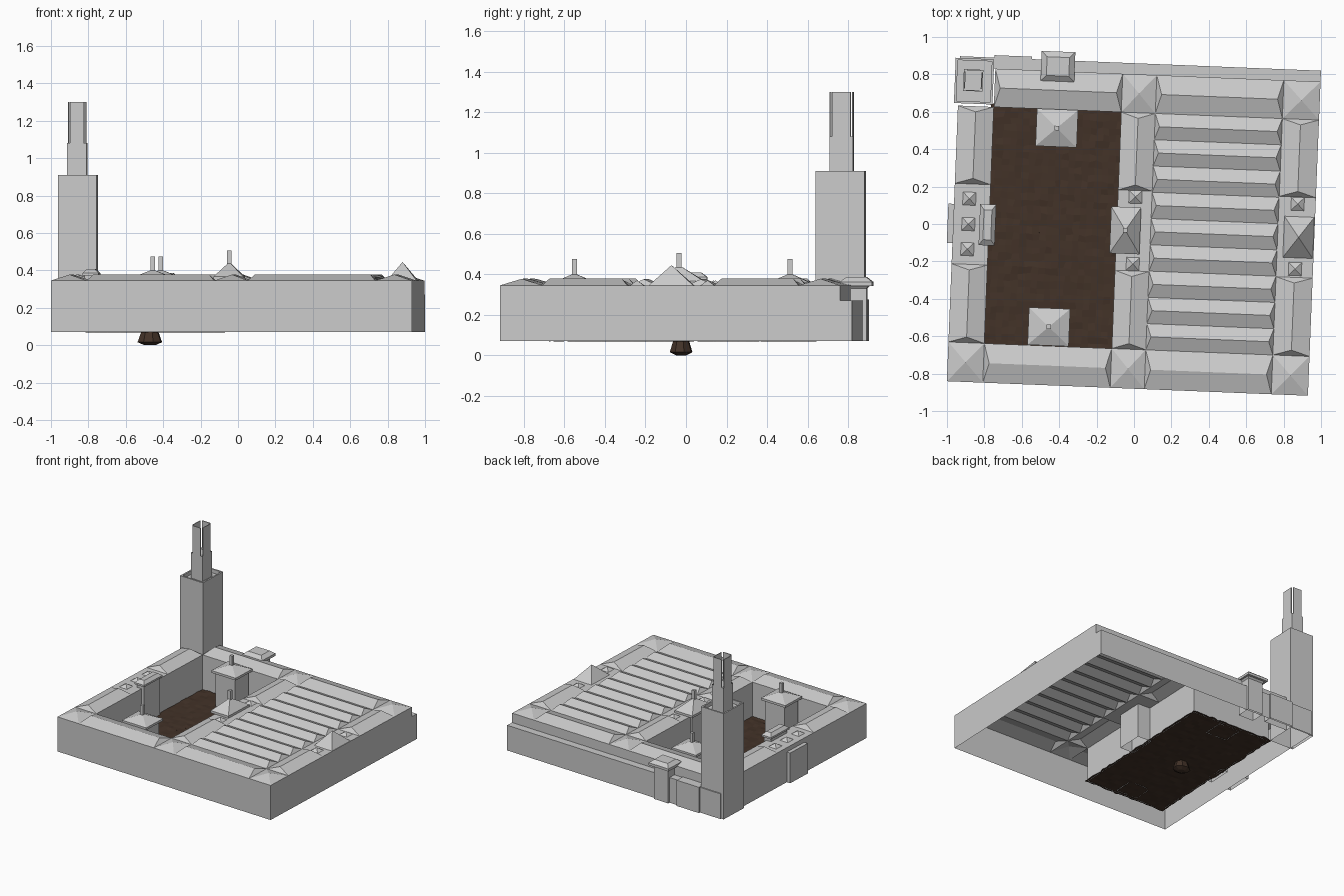
import bpy, bmesh, math, random

if "Cube" in bpy.data.objects:
    bpy.data.objects.remove(bpy.data.objects["Cube"])

random.seed(3)
PLAN_TURN = math.radians(-2.3)   # the whole plan is turned slightly


def material(name, col):
    m = bpy.data.materials.new(name)
    m.diffuse_color = (*col, 1)
    m.use_nodes = True
    m.node_tree.nodes["Principled BSDF"].inputs["Base Color"].default_value = m.diffuse_color
    return m


GREY = material("pale grey", (0.6, 0.6, 0.6))
BROWN = material("dark earth", (0.055, 0.032, 0.021))


def finish(name, bm, mat):
    me = bpy.data.meshes.new(name)
    bm.to_mesh(me)
    bm.free()
    me.materials.append(mat)
    ob = bpy.data.objects.new(name, me)
    ob.rotation_euler.z = PLAN_TURN
    bpy.context.collection.objects.link(ob)
    return ob


def block(name, u0, u1, v0, v1, z0, z1, iu=0.0, iv=0.0, top=True, bottom=False, inward=False):
    """Box, hip roof or pyramid: the top rectangle is inset by iu, iv."""
    bm = bmesh.new()
    lo = [bm.verts.new((u, v, z0)) for u, v in ((u0, v0), (u1, v0), (u1, v1), (u0, v1))]
    a, b, c, d = u0 + iu, u1 - iu, v0 + iv, v1 - iv
    hi = [bm.verts.new((u, v, z1)) for u, v in ((a, c), (b, c), (b, d), (a, d))]
    for i in range(4):
        j = (i + 1) % 4
        bm.faces.new((lo[i], lo[j], hi[j], hi[i]))
    if top:
        bm.faces.new(hi)
    if bottom:
        bm.faces.new(lo[::-1])
    bmesh.ops.remove_doubles(bm, verts=bm.verts, dist=1e-5)
    if inward:
        bmesh.ops.reverse_faces(bm, faces=bm.faces)
    return finish(name, bm, GREY)


def flat(name, u0, u1, v0, v1, z, mat=GREY):
    bm = bmesh.new()
    bm.faces.new([bm.verts.new(p) for p in ((u0, v0, z), (u1, v0, z), (u1, v1, z), (u0, v1, z))])
    return finish(name, bm, mat)


def pyramid(name, u, v, hu, hv, z0, z1):
    return block(name, u - hu, u + hu, v - hv, v + hv, z0, z1, hu, hv)


def ridge(name, u0, u1, v0, v1, z0, z1, along, inset):
    """Hip roof with its ridge along u or v."""
    iu, iv = (inset, (v1 - v0) / 2) if along == "u" else ((u1 - u0) / 2, inset)
    return block(name, u0, u1, v0, v1, z0, z1, iu, iv)


BASE, LEDGE, EAVE, RIDGE = 0.07, 0.27, 0.345, 0.378
U, F, B, BL = 0.966, -0.88, 0.80, 0.859       # outline: sides, front, back, back ledge
CF, CB = -0.67, 0.595                         # inner faces of front and back wings
LEFT, MID, RIGHT = (-U, -0.774), (-0.092, 0.09), (0.77, U)
VC = -0.036                                   # middle axis of the plan

# Outer walls, stepped at the back, and courtyard walls (shells, open below)
block("lower_walls", -U, U, F, BL, BASE, LEDGE, top=False)
block("upper_walls", -U, U, F, B, LEDGE, EAVE, top=False)
flat("back_ledge", -U, U, B, BL, LEDGE)
block("courtyard_walls", LEFT[1], MID[0], CF, CB, BASE, EAVE, top=False, inward=True)

# Corner pyramids where wings meet
for name, (a, b) in (("left", LEFT), ("middle", MID), ("right", RIGHT)):
    u, hu = (a + b) / 2, (b - a) / 2
    pyramid(name + "_front_corner_roof", u, (F + CF) / 2, hu, (CF - F) / 2, EAVE, RIDGE)
    if name != "left":
        pyramid(name + "_back_corner_roof", u, (B + CB) / 2, hu, (B - CB) / 2, EAVE, RIDGE)
    # side wings: two hip roofs with a flat centre section
    ridge(name + "_wing_front_roof", a, b, CF, VC - 0.215, EAVE, RIDGE, "v", 0.03)
    ridge(name + "_wing_back_roof", a, b, VC + 0.215, CB, EAVE, RIDGE, "v", 0.03)
    flat(name + "_wing_flat_roof", a, b, VC - 0.215, VC + 0.215, EAVE)

# Front and back wing roofs
for name, a, b in (("west", LEFT[1], MID[0]), ("east", MID[1], RIGHT[0])):
    ridge(name + "_front_wing_roof", a, b, F, CF, EAVE, RIDGE, "u", 0.03)
    ridge(name + "_back_wing_roof", a, b, CB, B, EAVE, RIDGE, "u", 0.03)

# Hall roof: repeated ridges
N = 9
step = (CB - CF) / N
for i in range(N):
    v = CF + i * step
    ridge("hall_roof_%d" % i, MID[1], RIGHT[0], v, v + step, EAVE, RIDGE - 0.002, "u", 0.025)

# Small roof lights on the flat sections
for u, vs in ((0.87, (0.142, -0.206)), (0.002, (0.145, -0.214)), (-0.885, (0.10, VC, -0.17))):
    for v in vs:
        pyramid("roof_light", u, v, 0.035, 0.035, EAVE, 0.37)


def turret(name, u, v, hu, hv, eave, apex, mast, over=0.02):
    """Square turret with overhanging pyramid roof and mast."""
    block(name + "_body", u - hu + over, u + hu - over, v - hv + over, v + hv - over, BASE, eave, top=False)
    block(name + "_eave", u - hu, u + hu, v - hv, v + hv, eave - 0.01, eave + 0.008, bottom=True)
    pyramid(name + "_roof", u, v, hu, hv, eave + 0.008, apex)
    if mast:
        block(name + "_mast", u - 0.012, u + 0.012, v - 0.012, v + 0.012, apex - 0.02, mast)


turret("front_court_turret", -0.433, -0.568, 0.11, 0.10, 0.352, 0.405, 0.475)
turret("back_court_turret", -0.433, 0.496, 0.11, 0.10, 0.352, 0.405, 0.475)
turret("middle_turret", -0.045, VC, 0.08, 0.125, 0.358, 0.445, 0.505)
pyramid("right_wing_pavilion_roof", 0.882, VC, 0.08, 0.11, EAVE, 0.445)

# Courtyard gatehouse on the left wing, with outer door slab
block("gatehouse_body", -0.815, -0.752, VC - 0.095, VC + 0.095, BASE, 0.378, top=False)
block("gatehouse_eave", -0.826, -0.74, VC - 0.11, VC + 0.11, 0.372, 0.386, bottom=True)
block("gatehouse_roof", -0.826, -0.74, VC - 0.11, VC + 0.11, 0.386, 0.408, 0.022, 0.03)
block("outer_gate", -0.996, -U, VC - 0.105, VC + 0.105, BASE, 0.31)

# Back stair turret and the low block beside it
block("stair_turret_body", -0.505, -0.375, 0.76, 0.875, BASE, 0.34, top=False)
block("stair_turret_flare", -0.53, -0.35, 0.745, 0.905, 0.36, 0.33, 0.025, 0.03, top=False)
block("stair_turret_eave", -0.53, -0.35, 0.745, 0.905, 0.342, 0.362, bottom=True)
block("stair_turret_roof", -0.53, -0.35, 0.745, 0.905, 0.362, 0.386, 0.03, 0.03)
block("low_back_block", -0.782, -0.58, 0.80, 0.872, BASE, 0.275)

# Tower: shaft with rim, second stage, slender top plates
TU0, TU1, TV0, TV1 = -0.988, -0.782, 0.608, 0.85
block("tower_shaft", TU0, TU1, TV0, TV1, BASE, 0.91, top=False)
block("tower_rim_inside", TU0 + 0.012, TU1 - 0.012, TV0 + 0.012, TV1 - 0.012, 0.88, 0.91, top=False, inward=True)
flat("tower_deck", TU0, TU1, TV0, TV1, 0.88)
for a, b, c, d in ((TU0, TU0 + 0.012, TV0, TV1), (TU1 - 0.012, TU1, TV0, TV1),
                   (TU0, TU1, TV0, TV0 + 0.012), (TU0, TU1, TV1 - 0.012, TV1)):
    flat("tower_rim_top", a, b, c, d, 0.91)
SU, SV = -0.89, 0.733
block("tower_second_stage", SU - 0.052, SU + 0.052, SV - 0.058, SV + 0.058, 0.88, 1.08, top=False)
flat("tower_second_deck", SU - 0.052, SU + 0.052, SV - 0.058, SV + 0.058, 1.07)
for s in (-1, 1):
    a, b = SU + s * 0.045, SV + s * 0.055
    block("tower_top_side_plate", a - 0.003, a + 0.003, SV - 0.045, SV + 0.045, 1.07, 1.30)
    block("tower_top_end_plate", SU - 0.036, SU + 0.036, b - 0.003, b + 0.003, 1.07, 1.30)

# Courtyard earth, slightly uneven
bm = bmesh.new()
bmesh.ops.create_grid(bm, x_segments=20, y_segments=36, size=0.5)
for v in bm.verts:
    v.co.x = -0.433 + v.co.x * 0.71 + random.uniform(-0.006, 0.006)
    v.co.y = VC + v.co.y * 1.30 + random.uniform(-0.006, 0.006)
    v.co.z = BASE + 0.002 + random.uniform(-0.004, 0.004)
finish("courtyard_earth", bm, BROWN)

# Pit below the earth, wider towards the bottom
bm = bmesh.new()
rings = []
for r, z in ((0.048, BASE), (0.068, 0.016), (0.03, 0.0)):
    rings.append([bm.verts.new((-0.47 + r * math.cos(k * math.pi / 4 + 0.3),
                                -0.043 + 0.85 * r * math.sin(k * math.pi / 4 + 0.3), z)) for k in range(8)])
for top, low in zip(rings, rings[1:]):
    for k in range(8):
        j = (k + 1) % 8
        bm.faces.new((top[k], low[k], low[j], top[j]))
bm.faces.new(rings[-1][::-1])
finish("earth_pit", bm, BROWN)
